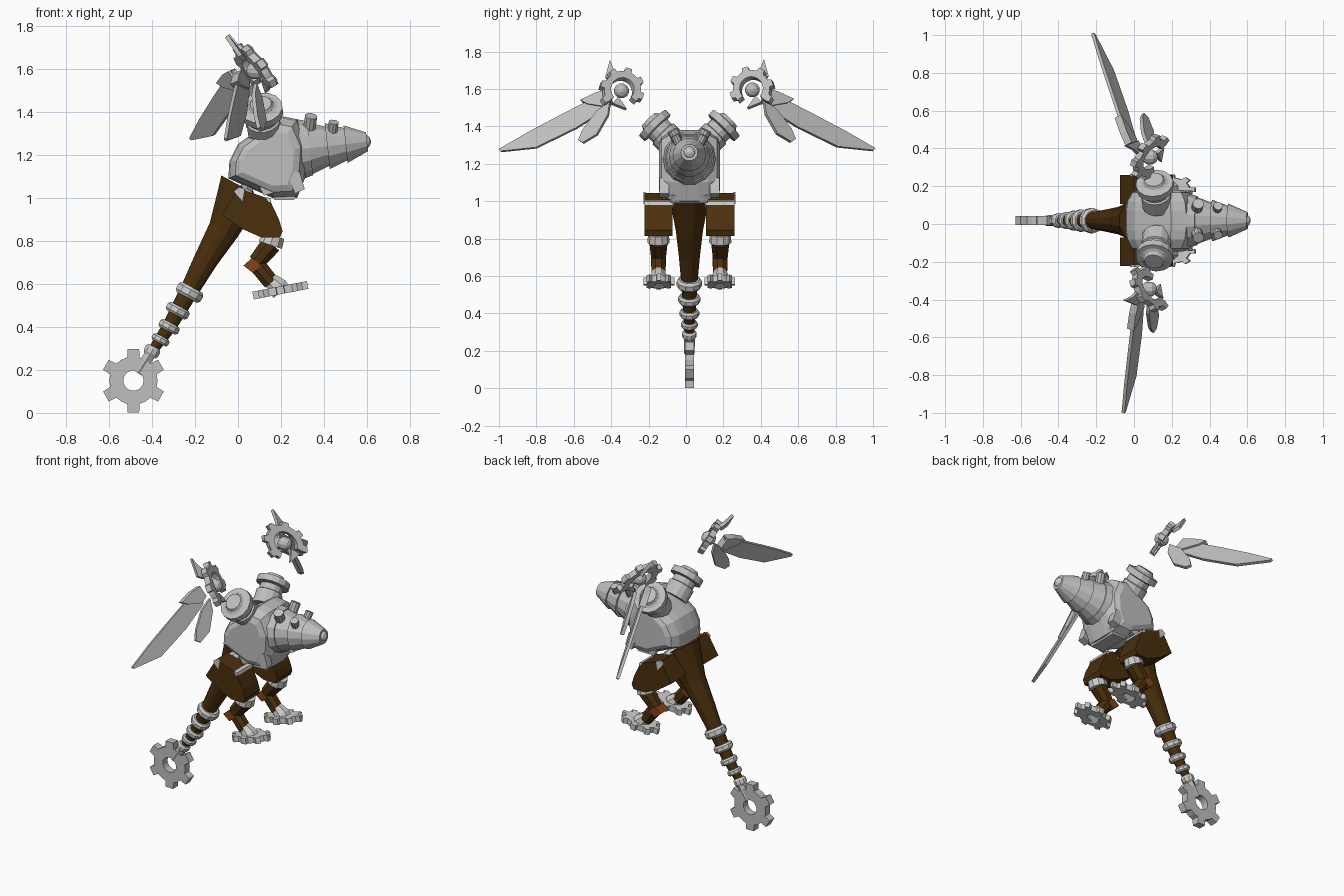
import bpy, bmesh, math
from mathutils import Vector as V

if "Cube" in bpy.data.objects:
    bpy.data.objects.remove(bpy.data.objects["Cube"])

Y0 = 0.018  # symmetry plane of the body


def mat(name, col):
    m = bpy.data.materials.new(name)
    m.diffuse_color = (*col, 1)
    m.use_nodes = True
    m.node_tree.nodes["Principled BSDF"].inputs["Base Color"].default_value = m.diffuse_color
    return m


STEEL = mat("steel grey", (0.52, 0.52, 0.52))
PALE = mat("pale steel", (0.60, 0.60, 0.59))
BROWN = mat("dark brown", (0.07, 0.029, 0.004))
RUST = mat("rust orange", (0.24, 0.055, 0.008))


def build(name, verts, faces, m):
    me = bpy.data.meshes.new(name)
    me.from_pydata([tuple(v) for v in verts], [], faces)
    bm = bmesh.new()
    bm.from_mesh(me)
    bmesh.ops.recalc_face_normals(bm, faces=bm.faces)
    bm.to_mesh(me)
    bm.free()
    me.materials.append(m)
    ob = bpy.data.objects.new(name, me)
    bpy.context.collection.objects.link(ob)
    return ob


def loft(name, rings, m):
    n = len(rings[0])
    verts = [p for r in rings for p in r]
    faces = [(k * n + i, k * n + (i + 1) % n, (k + 1) * n + (i + 1) % n, (k + 1) * n + i)
             for k in range(len(rings) - 1) for i in range(n)]
    faces += [tuple(range(n)), tuple(range((len(rings) - 1) * n, len(rings) * n))]
    return build(name, verts, faces, m)


def tube(name, steps, m, n=10):
    """Round bar through (point, radius) steps, all rings square to the whole axis."""
    axis = (V(steps[-1][0]) - V(steps[0][0])).normalized()
    a = axis.cross(V((0, 1, 0)) if abs(axis.y) < 0.9 else V((1, 0, 0))).normalized()
    b = axis.cross(a)
    rings = []
    for p, r in steps:
        rings.append([V(p) + r * (a * math.cos(t) + b * math.sin(t))
                      for t in [2 * math.pi * (i + 0.5) / n for i in range(n)]])
    return loft(name, rings, m)


def prism(name, pts, off, m):
    pts, h = [V(p) for p in pts], V(off) / 2
    return loft(name, [[p - h for p in pts], [p + h for p in pts]], m)


def band(name, outer, inner, off, m, closed=True):
    """Flat ring (or open arc) between two outlines, given thickness off."""
    n, h = len(outer), V(off) / 2
    verts = [V(p) + s for s in (-h, h) for row in (outer, inner) for p in row]
    faces = []
    for i in range(n if closed else n - 1):
        j = (i + 1) % n
        for a, b in ((0, n), (n, 3 * n), (3 * n, 2 * n), (2 * n, 0)):
            faces.append((a + i, a + j, b + j, b + i))
    if not closed:
        for i in (0, n - 1):
            faces.append((i, n + i, 3 * n + i, 2 * n + i))
    return build(name, verts, faces, m)


def gear_profile(teeth, r, tip, start, sweep):
    """(angle, radius) list with trapezoid teeth, first tooth at start."""
    step = sweep / teeth
    return [(start + (k + f) * step, rr) for k in range(teeth)
            for f, rr in ((-0.25, r), (-0.17, tip), (0.17, tip), (0.25, r), (0.5, r))]


def ball(name, c, r, m):
    steps = [((c[0] + r * math.sin(t), c[1], c[2]), r * math.cos(t))
             for t in [math.radians(d) for d in (-80, -50, -20, 20, 50, 80)]]
    return tube(name, steps, m, 12)


# Torso: side outline lofted across the width with rounded flanks
torso = [(-.045, 1.09), (-.04, 1.17), (0, 1.25), (.1, 1.32), (.195, 1.38), (.275, 1.365),
         (.325, 1.25), (.315, 1.1), (.275, 1.0), (.17, .995)]
loft("torso", [[(.14 + (x - .14) * s, Y0 + y, 1.17 + (z - 1.17) * s) for x, z in torso]
               for y, s in ((-.163, .65), (-.148, .82), (-.1, .96), (-.05, 1),
                            (.05, 1), (.1, .96), (.148, .82), (.163, .65))], STEEL)

# Drill nose: overlapping tapered stages
axis_z = lambda x: 1.225 + (x - .28) * .11
for i, (x0, x1, r0, r1) in enumerate(((.27, .335, .148, .13), (.325, .43, .128, .088),
                                      (.415, .52, .11, .07), (.50, .60, .09, .045))):
    tube(f"drill_stage_{i}", [((x0, Y0, axis_z(x0)), r0), ((x1, Y0, axis_z(x1)), r1)], STEEL, 14)
ball("drill_tip", (.58, Y0, 1.26), .038, PALE)

# Belly collar
prism("belly_plate", [(.17, Y0, .99), (.26, Y0, .99), (.285, Y0, 1.03), (.26, Y0, 1.05), (.15, Y0, 1.02)],
      (0, .2, 0), STEEL)

for s, side in ((-1, "right"), (1, "left")):
    Y = lambda d: Y0 + s * d

    # Studs on the drill and clamp blocks on the belly
    for k, (x, y, z, r) in enumerate(((.335, .09, 1.38, .03), (.44, .078, 1.352, .024))):
        tube(f"{side}_stud_{k}", [((x - .01, Y(y - .05), z - .1), r), ((x + .005, Y(y), z), r)], STEEL)
    prism(f"{side}_clamp", [(.225, Y(.135), 1.115), (.285, Y(.135), 1.125), (.31, Y(.135), 1.04),
                            (.265, Y(.135), 1.02)], (0, .05, 0), STEEL)
    prism(f"{side}_clamp_arm", [(.1, Y(.13), 1.05), (.29, Y(.13), 1.1), (.3, Y(.13), 1.06),
                                (.12, Y(.13), 1.01)], (0, .03, 0), STEEL)

    # Shoulder socket: stepped collar pointing up and out
    base, d = V((.125, Y(.08), 1.30)), V((-.1, s * .7, .7)).normalized()
    tube(f"{side}_shoulder", [(base + d * t, r) for t, r in (
        (0, .08), (.085, .08), (.09, .07), (.125, .07), (.13, .1), (.168, .1),
        (.17, .075), (.178, .06), (.195, .05))], STEEL, 14)

    # Wing: outlines in the y-z plane, sheared onto tilted planes
    c = V((.08, -.345, 1.59)) if s < 0 else V((.085, .355, 1.595))

    def plane(k, m, dx=0):
        return (lambda u, w: c + V((dx + k * u - m * w, s * u, w))), V((1, -s * k, m)).normalized()

    ring_plane = plane(.45, .65)
    long_plane = plane(-.34, .428, -.05) if s < 0 else plane(-.557, .428, -.075)
    short_plane = plane(-.426 if s < 0 else -.667, .428)
    P, nrm = ring_plane
    prof = gear_profile(6, .098, .118, math.radians(-30), math.radians(275))
    band(f"{side}_wing_gear", [P(r * math.cos(t), r * math.sin(t)) for t, r in prof],
         [P(.062 * math.cos(t), .062 * math.sin(t)) for t, r in prof], nrm * .035, STEEL, False)
    ball(f"{side}_wing_ball", c, .043, STEEL)
    for name, (P, nrm), th, pts in (
        ("long_blade", long_plane, .018, [(.06, 0), (.2, -.068), (.33, -.135), (.5, -.225), (.655, -.315),
                                          (.645, -.325), (.455, -.305), (.24, -.2), (.08, -.1)]),
        ("short_blade", short_plane, .02, [(.06, -.06), (.13, -.11), (.205, -.21), (.228, -.265),
                                           (.205, -.28), (.13, -.235), (.07, -.13)]),
        ("upper_spike", plane(-.2, .75), .02, [(.06, .16), (.085, .07), (.05, .05), (.01, .08), (.04, .11)]),
        ("lower_spike", ring_plane, .02, [(.02, -.035), (.05, -.07), (-.025, -.1)]),
        ("wing_mount", long_plane, .04, [(.07, 0), (.13, -.015), (.215, -.055), (.18, -.075),
                                         (.09, -.09), (.05, -.06)])):
        prism(f"{side}_{name}", [P(u, w) for u, w in pts], nrm * th, STEEL)

    # Leg: thigh slab, banded knee, bent shin
    L = lambda x, z, dy=.165: (x, Y(dy), z)
    prism(f"{side}_thigh", [L(-.075, .92), L(.0, 1.045), L(.145, .995), L(.19, .9), L(.207, .845),
                            L(.195, .815), L(.11, .815), L(.02, .855)], (0, .152, 0), BROWN)
    prism(f"{side}_hip_trim", [L(-.02, 1.03, .24), L(.005, 1.05, .24), L(.03, 1.04, .24), L(.02, .985, .24)],
          (0, .012, 0), PALE)
    prism(f"{side}_hip_edge", [L(.13, 1.003), L(.15, .998), L(.155, .98), L(.14, .98)], (0, .156, 0), PALE)
    tube(f"{side}_hip_joint", [(L(.03, 1.02, .05), .045), (L(.03, 1.0, .12), .045)], PALE)
    tube(f"{side}_knee_band", [(L(.165, .825), .055), (L(.15, .78), .06)], PALE)
    tube(f"{side}_shin_upper", [(L(.155, .785), .052), (L(.085, .70), .042)], BROWN, 8)
    prism(f"{side}_heel_spur", [L(.025, .685), L(.065, .72), L(.105, .685), L(.07, .65)], (0, .08, 0), RUST)
    tube(f"{side}_shin_lower", [(L(.075, .705), .042), (L(.155, .605), .04)], BROWN, 8)
    tube(f"{side}_ankle", [(L(.14, .63), .032), (L(.185, .585), .05), (L(.2, .565), .05)], PALE, 8)

    # Foot: oval gear tilted toe-up
    prof = gear_profile(8, .78, 1.0, 0, 2 * math.pi)
    F = lambda t, r: V((.197 + .128 * r * math.cos(t), Y(.163) + .083 * r * math.sin(t),
                        .57 + .025 * r * math.cos(t)))
    band(f"{side}_foot_gear", [F(t, r) for t, r in prof], [F(t, .28) for t, r in prof],
         V((-.007, 0, .036)), PALE)

# Tail: tapering brown stalk
tube("tail", [((x, Y0, z), r) for x, z, r in (
    (.02, 1.05, .115), (-.015, .97, .098), (-.067, .85, .075), (-.15, .71, .058), (-.22, .58, .046),
    (-.32, .4, .034), (-.41, .27, .022))], BROWN, 12)

# Tail rings along the thin end
ax = V((-.47, 0, -.88)).normalized()
for i, (x, z, r, h) in enumerate(((-.225, .56, .068, .054), (-.28, .475, .06, .044), (-.32, .4, .053, .04),
                                  (-.36, .34, .045, .034), (-.4, .287, .039, .045))):
    p = V((x, Y0, z))
    tube(f"tail_ring_{i}", [(p + ax * h * f, r * g) for f, g in ((-.5, .82), (-.25, 1), (.25, 1), (.5, .82))],
         PALE, 10)
tube("tail_stem", [((-.40, Y0, .285), .03), ((-.465, Y0, .185), .028)], STEEL, 6)

# Tail gear: six teeth and a round hole
prof = gear_profile(6, .112, .15, math.pi / 2, 2 * math.pi)
G = lambda t, r: (-.486 + r * math.cos(t), Y0, .15 + r * math.sin(t))
band("tail_gear", [G(t, r) for t, r in prof], [G(t, .047) for t, r in prof], (0, .048, 0), STEEL)
